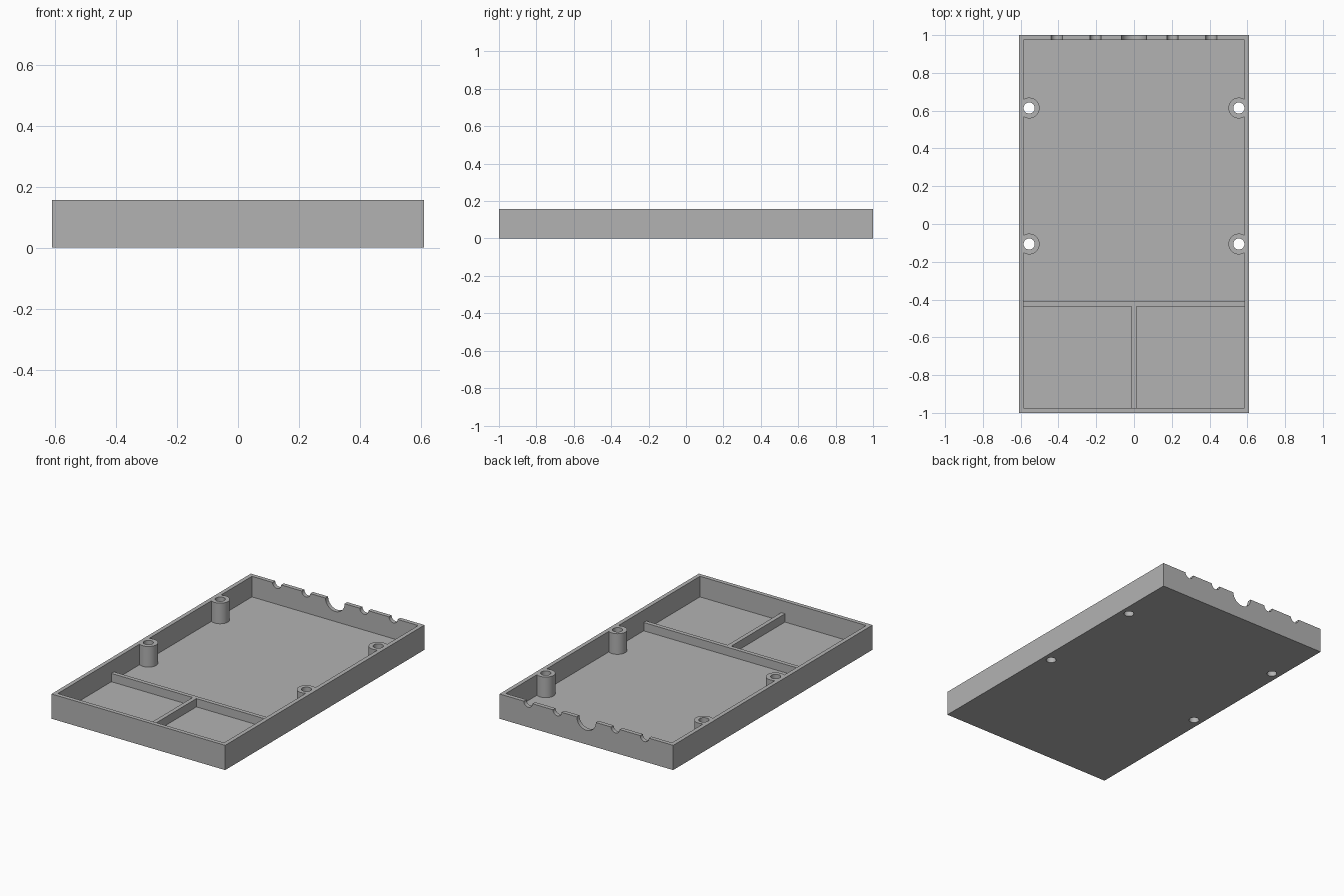
import bpy

cube = bpy.data.objects.get("Cube")
if cube:
    bpy.data.objects.remove(cube, do_unlink=True)

W, L, H = 1.22, 2.0, 0.157      # overall size
T = 0.0263                      # wall, floor and divider thickness
DIVIDER_TOP = 0.079
DIVIDER_Y = -0.423
POSTS = [(x, y) for x in (-0.555, 0.555) for y in (0.614, -0.106)]

grey = bpy.data.materials.new("plastic_grey")
grey.use_nodes = True
grey.diffuse_color = (0.45, 0.45, 0.45, 1)
grey.node_tree.nodes["Principled BSDF"].inputs["Base Color"].default_value = grey.diffuse_color


def box(name, x0, x1, y0, y1, z0, z1):
    bpy.ops.mesh.primitive_cube_add(size=1, location=((x0 + x1) / 2, (y0 + y1) / 2, (z0 + z1) / 2))
    ob = bpy.context.object
    ob.name = name
    ob.scale = (x1 - x0, y1 - y0, z1 - z0)
    bpy.ops.object.transform_apply(location=True, rotation=True, scale=True)
    ob.data.materials.append(grey)
    return ob


def cylinder(name, r, depth, loc, rot=(0, 0, 0)):
    bpy.ops.mesh.primitive_cylinder_add(vertices=48, radius=r, depth=depth, location=loc, rotation=rot)
    ob = bpy.context.object
    ob.name = name
    bpy.ops.object.transform_apply(location=True, rotation=True, scale=True)
    ob.data.materials.append(grey)
    return ob


def cut(target, cutter):
    """Subtract the cutter from the target, then discard it."""
    cutter.hide_render = True
    mod = target.modifiers.new("cut", 'BOOLEAN')
    mod.operation = 'DIFFERENCE'
    mod.solver = 'EXACT'
    mod.object = cutter
    bpy.context.view_layer.objects.active = target
    bpy.ops.object.modifier_apply(modifier=mod.name)
    bpy.data.objects.remove(cutter, do_unlink=True)


# Hollow of the tray, with the posts and dividers left standing in it
hollow = box("hollow", -W / 2 + T, W / 2 - T, -L / 2 + T, L / 2 - T, T, H + 0.1)
for x, y in POSTS:
    cut(hollow, cylinder("post", 0.055, 0.6, (x, y, H / 2)))
cut(hollow, box("cross_divider", -W, W, DIVIDER_Y - T / 2, DIVIDER_Y + T / 2, -0.1, DIVIDER_TOP))
cut(hollow, box("middle_divider", -T / 2, T / 2, -L, DIVIDER_Y, -0.1, DIVIDER_TOP))

# Tray body
tray = box("tray", -W / 2, W / 2, -L / 2, L / 2, 0, H)
cut(tray, hollow)

# Screw holes through posts and floor
for x, y in POSTS:
    cut(tray, cylinder("screw_hole", 0.0295, 0.6, (x, y, H / 2)))

# Half-round cable notches in the back wall
for x, r in ((-0.409, 0.03), (-0.204, 0.03), (0, 0.067), (0.204, 0.03), (0.409, 0.03)):
    cut(tray, cylinder("cable_notch", r, 0.2, (x, L / 2, H), (1.5707963, 0, 0)))

bpy.ops.object.select_all(action='DESELECT')
tray.select_set(True)
bpy.context.view_layer.objects.active = tray
bpy.ops.object.shade_smooth_by_angle(angle=0.5)
